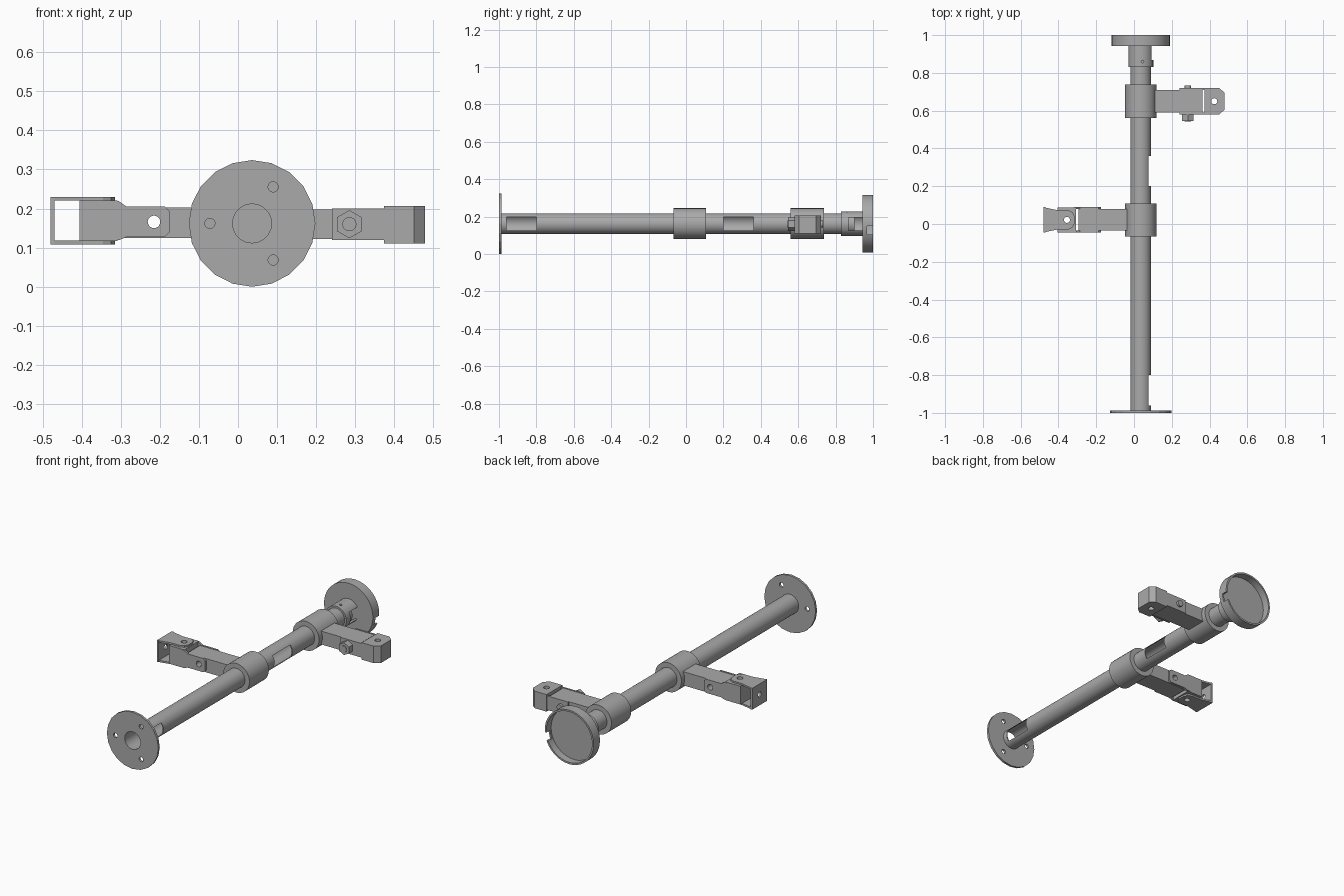
import bpy, bmesh
from math import pi, cos, sin, radians
from mathutils import Matrix, Vector

if "Cube" in bpy.data.objects:
    bpy.data.objects.remove(bpy.data.objects["Cube"])

CX, CZ = 0.036, 0.162          # axis of the main tube
LEFT_Y, RIGHT_Y = 0.022, 0.65  # centre lines of the two arms

steel = bpy.data.materials.new("grey steel")
steel.use_nodes = True
grey = (0.40, 0.40, 0.40, 1)
steel.diffuse_color = grey
steel.node_tree.nodes["Principled BSDF"].inputs["Base Color"].default_value = grey


def finish(name, bm):
    bmesh.ops.recalc_face_normals(bm, faces=bm.faces)
    mesh = bpy.data.meshes.new(name)
    bm.to_mesh(mesh)
    bm.free()
    mesh.materials.append(steel)
    ob = bpy.data.objects.new(name, mesh)
    bpy.context.collection.objects.link(ob)
    return ob


def lathe(name, profile, sides=32):
    """Revolve a closed (radius, y) profile around the tube axis."""
    bm = bmesh.new()
    vs = [bm.verts.new((CX + r, y, CZ)) for r, y in profile]
    es = [bm.edges.new((vs[i - 1], vs[i])) for i in range(len(vs))
          if profile[i - 1][0] + profile[i][0] > 0]
    bmesh.ops.spin(bm, geom=vs + es, cent=(CX, 0, CZ), axis=(0, 1, 0),
                   angle=2 * pi, steps=sides)
    bmesh.ops.remove_doubles(bm, verts=bm.verts, dist=1e-5)
    return finish(name, bm)


def ring(name, outer, inner, y0, y1, sides=32):
    return lathe(name, [(inner, y0), (outer, y0), (outer, y1), (inner, y1)], sides)


def box(name, x, y, z):
    bm = bmesh.new()
    spans = (x, y, z)
    mid = Vector([(a + b) / 2 for a, b in spans])
    size = [b - a for a, b in spans]
    bmesh.ops.create_cube(bm, size=1, matrix=Matrix.Translation(mid) @ Matrix.Diagonal((*size, 1)))
    return finish(name, bm)


def rod(name, centre, radius, length, axis, sides=20):
    turn = {"x": Matrix.Rotation(pi / 2, 4, "Y"), "y": Matrix.Rotation(pi / 2, 4, "X"),
            "z": Matrix()}[axis]
    bm = bmesh.new()
    bmesh.ops.create_cone(bm, cap_ends=True, segments=sides, radius1=radius, radius2=radius,
                          depth=length, matrix=Matrix.Translation(centre) @ turn)
    return finish(name, bm)


def prism(name, outline, lo, hi, axis="z"):
    """Extrude an outline in x-y along z, or in x-z along y."""
    bm = bmesh.new()
    place = (lambda a, b, h: (a, b, h)) if axis == "z" else (lambda a, b, h: (a, h, b))
    face = bm.faces.new([bm.verts.new(place(a, b, lo)) for a, b in outline])
    new = bmesh.ops.extrude_face_region(bm, geom=[face])["geom"]
    shift = Vector(place(0, 0, hi - lo))
    bmesh.ops.translate(bm, vec=shift, verts=[v for v in new if isinstance(v, bmesh.types.BMVert)])
    return finish(name, bm)


def cut(ob, *cutters):
    for cutter in cutters:
        cutter.hide_render = True
        mod = ob.modifiers.new("cut", "BOOLEAN")
        mod.operation, mod.solver, mod.object = "DIFFERENCE", "EXACT", cutter
        bpy.context.view_layer.objects.active = ob
        bpy.ops.object.modifier_apply(modifier=mod.name)
        bpy.data.objects.remove(cutter)
    return ob


def smooth(*obs):
    bpy.ops.object.select_all(action="DESELECT")
    for ob in obs:
        ob.select_set(True)
    bpy.context.view_layer.objects.active = obs[0]
    bpy.ops.object.shade_smooth_by_angle(angle=radians(30))


# Main tube with two side windows
tube = ring("main_tube", 0.055, 0.050, -0.995, 0.90)
cut(tube, *[box("window_cutter", (CX + 0.02, CX + 0.1), span, (CZ - 0.036, CZ + 0.036))
            for span in ((-0.96, -0.80), (0.20, 0.36))])

# Front flange with three screw holes
flange = ring("front_flange", 0.162, 0.050, -1.0, -0.987, 20)
cut(flange, *[rod("screw_cutter", (CX + 0.108 * cos(a), -0.99, CZ + 0.108 * sin(a)), 0.013, 0.1, "y")
              for a in (pi, pi / 3, -pi / 3)])

# Collars that carry the arms
front_collar = ring("front_collar", 0.083, 0.054, -0.067, 0.108)
rear_collar = ring("rear_collar", 0.083, 0.054, 0.56, 0.738)

# Rear sleeve with a side slot and a set-screw hole
sleeve = ring("rear_sleeve", 0.066, 0.0545, 0.83, 0.95)
cut(sleeve,
    box("slot_cutter", (CX + 0.02, CX + 0.1), (0.868, 0.944), (CZ - 0.036, CZ + 0.033)),
    rod("set_screw_cutter", (0.045, 0.86, CZ + 0.06), 0.007, 0.06, "z", 12))

# Rear cup, open to the back, with a notch in its rim
cup = lathe("rear_cup", [(0, 0.943), (0.154, 0.943), (0.154, 1.0), (0.144, 1.0),
                         (0.144, 0.957), (0, 0.957)], 40)
cut(cup, box("notch_cutter", (CX + 0.12, CX + 0.2), (0.967, 1.02), (0.105, 0.15)))

# Left-pointing arm parts on the -x side
bar_z = (0.125, 0.203)
front_bar = box("front_arm_bar", (-0.295, -0.025), (LEFT_Y - 0.057, LEFT_Y + 0.057), bar_z)
cut(front_bar, rod("pin_cutter", (-0.215, LEFT_Y, 0.166), 0.016, 0.3, "y"))

# Side cheeks joining the bar to the knuckle, rounded at the inner end
cheek = [(-0.32, 0.119), (-0.305, 0.119), (-0.285, 0.127), (-0.187, 0.127), (-0.175, 0.139),
         (-0.175, 0.193), (-0.187, 0.205), (-0.285, 0.205), (-0.305, 0.219), (-0.32, 0.219)]
for side, name in ((-1, "front_arm_front_cheek"), (1, "front_arm_back_cheek")):
    plate = prism(name, cheek, LEFT_Y + side * 0.057, LEFT_Y + side * 0.068, "y")
    cut(plate, rod("pin_cutter", (-0.215, LEFT_Y, 0.166), 0.016, 0.3, "y"))

knuckle = box("front_arm_knuckle", (-0.405, -0.308), (LEFT_Y - 0.066, LEFT_Y + 0.066), (0.117, 0.221))
cut(knuckle, rod("pivot_cutter", (-0.355, LEFT_Y, 0.17), 0.016, 0.3, "z"))

# End bracket: two tapered plates with rounded tips, and an end wall
half = [(-0.48, 0.067), (-0.40, 0.050), (-0.345, 0.050), (-0.325, 0.040), (-0.315, 0.020)]
outline = [(x, LEFT_Y + y) for x, y in half] + [(x, LEFT_Y - y) for x, y in reversed(half)]
for name, z0, z1 in (("bracket_bottom", 0.108, 0.118), ("bracket_top", 0.220, 0.230)):
    plate = prism(name, outline, z0, z1)
    cut(plate, rod("pivot_cutter", (-0.355, LEFT_Y, 0.17), 0.016, 0.3, "z"))
wall = box("bracket_wall", (-0.48, -0.469), (LEFT_Y - 0.067, LEFT_Y + 0.067), (0.108, 0.230))
cut(wall, rod("wall_cutter", (-0.475, LEFT_Y, 0.17), 0.014, 0.1, "x"))

# Arm on the +x side: bar, cheeks, chamfered end block
box("rear_arm_bar", (0.095, 0.362), (RIGHT_Y - 0.06, RIGHT_Y + 0.06), (0.122, 0.198))
for side, name in ((-1, "rear_arm_front_cheek"), (1, "rear_arm_back_cheek")):
    box(name, (0.24, 0.385), sorted((RIGHT_Y + side * 0.06, RIGHT_Y + side * 0.069)), (0.120, 0.200))
half = [(0.374, 0.071), (0.45, 0.071), (0.479, 0.045)]
outline = [(x, RIGHT_Y + y) for x, y in half] + [(x, RIGHT_Y - y) for x, y in reversed(half)]
end_block = prism("rear_arm_end_block", outline, 0.110, 0.207)
cut(end_block, rod("pivot_cutter", (0.425, RIGHT_Y, 0.16), 0.016, 0.3, "z"))

# Bolt through the arm
rod("bolt_nut", (0.285, 0.564, 0.160), 0.036, 0.036, "y", 6)
shank = rod("bolt_shank", (0.285, 0.637, 0.160), 0.018, 0.19, "y")

smooth(tube, front_collar, rear_collar, sleeve, cup, shank)
